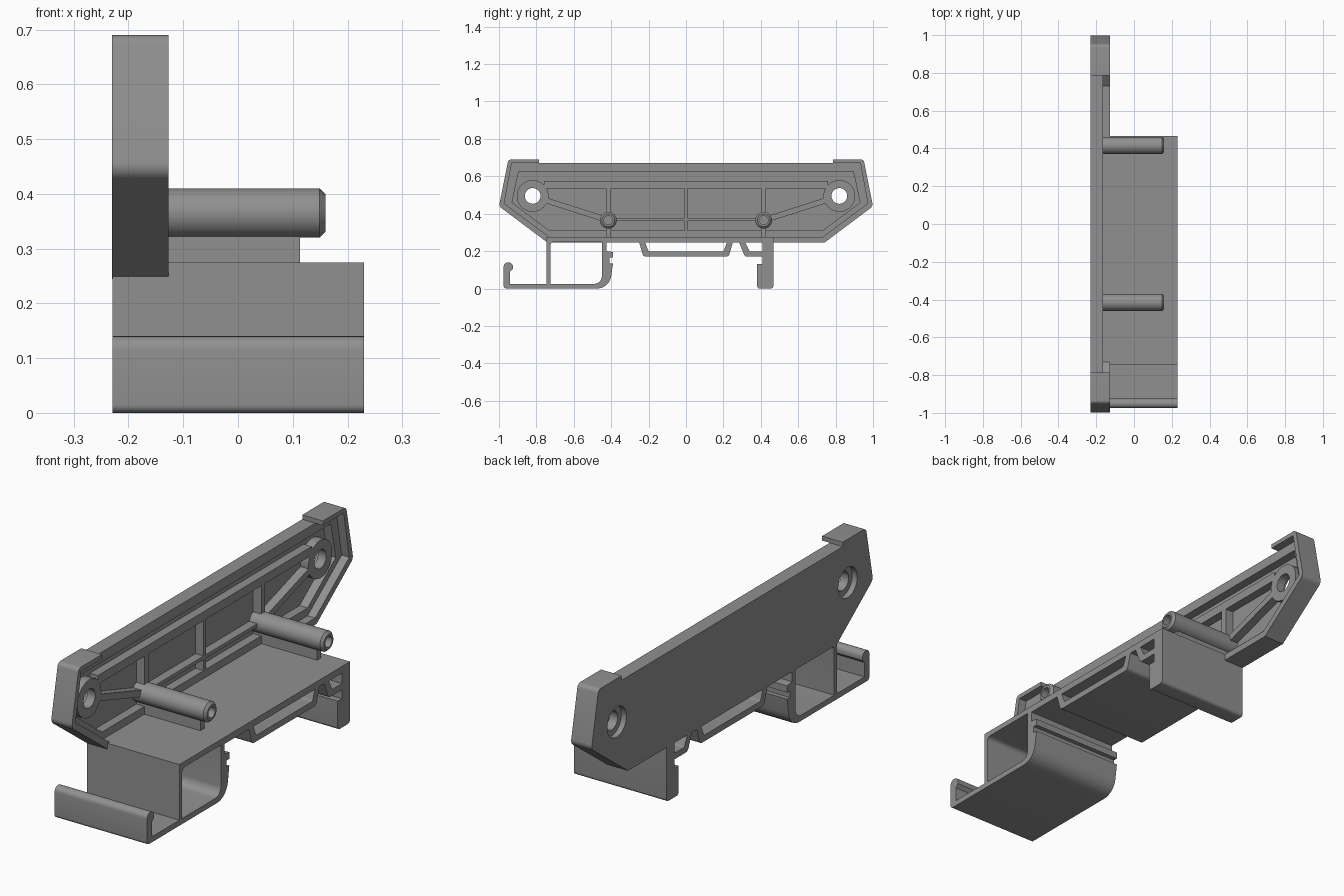
import bpy, bmesh, math
from mathutils import Vector, Matrix

if "Cube" in bpy.data.objects:
    bpy.data.objects.remove(bpy.data.objects["Cube"])

grey = bpy.data.materials.new("plain_grey")
grey.diffuse_color = (0.28, 0.28, 0.28, 1)
grey.use_nodes = True
grey.node_tree.nodes["Principled BSDF"].inputs["Base Color"].default_value = grey.diffuse_color


def finish(name, bm):
    """Turn a bmesh into a named, shaded object."""
    bmesh.ops.remove_doubles(bm, verts=bm.verts, dist=1e-5)
    bmesh.ops.recalc_face_normals(bm, faces=bm.faces)
    me = bpy.data.meshes.new(name)
    bm.to_mesh(me)
    bm.free()
    me.materials.clear()
    me.materials.append(grey)
    ob = bpy.data.objects.new(name, me)
    bpy.context.collection.objects.link(ob)
    bpy.ops.object.select_all(action='DESELECT')
    ob.select_set(True)
    bpy.context.view_layer.objects.active = ob
    bpy.ops.object.shade_smooth_by_angle(angle=math.radians(32))
    return ob


def rounded(pts, steps=6):
    """Points are (y, z) or (y, z, corner radius)."""
    out = []
    for i, p in enumerate(pts):
        c = Vector(p[:2])
        if len(p) < 3:
            out.append(c)
            continue
        a = (Vector(pts[i - 1][:2]) - c).normalized()
        b = (Vector(pts[(i + 1) % len(pts)][:2]) - c).normalized()
        half = a.angle(b) / 2
        centre = c + (a + b).normalized() * (p[2] / math.sin(half))
        t = p[2] / math.tan(half)
        u, v = c + a * t - centre, c + b * t - centre
        sweep = u.angle(v)
        for k in range(steps + 1):
            f = k / steps
            out.append(centre + (u * math.sin((1 - f) * sweep) + v * math.sin(f * sweep)) / math.sin(sweep))
    return out


def circle(y, z, r, n=32):
    return [(y + r * math.cos(2 * math.pi * i / n), z + r * math.sin(2 * math.pi * i / n)) for i in range(n)]


def slab(name, loops, x0, x1):
    """Extrude a (y, z) outline with optional holes from x0 to x1."""
    cu = bpy.data.curves.new(name, 'CURVE')
    cu.dimensions, cu.fill_mode, cu.extrude = '2D', 'BOTH', (x1 - x0) / 2
    for loop in loops:
        pts = rounded(loop)
        sp = cu.splines.new('POLY')
        sp.points.add(len(pts) - 1)
        for q, p in zip(sp.points, pts):
            q.co = (p[0], p[1], 0, 1)
        sp.use_cyclic_u = True
    tmp = bpy.data.objects.new(name + "_curve", cu)
    bpy.context.collection.objects.link(tmp)
    bpy.context.view_layer.update()
    me = bpy.data.meshes.new_from_object(tmp.evaluated_get(bpy.context.evaluated_depsgraph_get()))
    bm = bmesh.new()
    bm.from_mesh(me)
    bpy.data.objects.remove(tmp)
    bpy.data.curves.remove(cu)
    bpy.data.meshes.remove(me)
    mid = (x0 + x1) / 2
    bm.transform(Matrix(((0, 0, 1, mid), (1, 0, 0, 0), (0, 1, 0, 0), (0, 0, 0, 1))))
    return finish(name, bm)


def mirror(half):
    return half + [(-p[0],) + tuple(p[1:]) for p in reversed(half)]


def beam(name, a, b, w, x0, x1):
    a, b = Vector(a), Vector(b)
    d = (b - a).normalized()
    n = Vector((-d.y, d.x)) * (w / 2)
    return slab(name, [[tuple(a + n), tuple(a - n), tuple(b - n), tuple(b + n)]], x0, x1)


BACK, FLOOR, FACE, LIP = -0.23, -0.205, -0.165, -0.127
HOLE_Y, HOLE_Z, POST_Y, POST_Z = 0.82, 0.495, 0.415, 0.365

# End plate: thin back, raised border and projecting edge lip
outline = mirror([(-0.74, 0.245), (-1.0, 0.44, 0.03), (-0.95, 0.69, 0.02), (-0.785, 0.69), (-0.785, 0.67)])
recess = mirror([(-0.73, 0.31), (-0.93, 0.46), (-0.895, 0.625)])
bores = [circle(s * HOLE_Y, HOLE_Z, 0.068) for s in (-1, 1)]
slab("plate_back", [outline] + bores, BACK, FLOOR)
slab("plate_border", [outline, recess], FLOOR, FACE)
lip_out = [(-0.785, 0.67), (-0.785, 0.69), (-0.95, 0.69, 0.02), (-1.0, 0.44, 0.03), (-0.74, 0.245)]
lip_in = [(0.73, 0.275), (0.972, 0.455), (0.932, 0.67)]
slab("plate_lip", [lip_out + [(-p[0],) + tuple(p[1:]) for p in reversed(lip_out)]
                   + [(p[0], p[1]) for p in reversed(lip_in)] + [(-p[0], p[1]) for p in lip_in]], FACE, LIP)

# Stiffening ribs
beam("top_rib", (-0.76, 0.555), (0.76, 0.555), 0.04, FLOOR, FACE)
beam("middle_rib", (-POST_Y, 0.368), (POST_Y, 0.368), 0.016, FLOOR, FACE)
beam("centre_rib", (0, 0.31), (0, 0.535), 0.016, FLOOR, FACE)

for s, side in ((-1, "front"), (1, "back")):
    # Screw boss with stepped bore
    slab(side + "_boss", [circle(s * HOLE_Y, HOLE_Z, 0.085), circle(s * HOLE_Y, HOLE_Z, 0.042)], FLOOR, FACE)
    beam(side + "_post_rib", (s * POST_Y, 0.31), (s * POST_Y, 0.535), 0.028, FLOOR, FACE)
    beam(side + "_diagonal_rib", (s * 0.745, 0.47), (s * POST_Y, POST_Z), 0.03, FLOOR, FACE)
    # Fin joining the post to the base
    beam(side + "_post_fin", (s * POST_Y, 0.27), (s * POST_Y, 0.34), 0.028, FLOOR, 0.113)
    # Lathe-turned post with chamfered tip and blind hole
    bm = bmesh.new()
    prof = [(FLOOR, 0), (FLOOR, 0.045), (0.149, 0.045), (0.16, 0.034), (0.16, 0.024), (0.08, 0.024), (0.08, 0)]
    vs = [bm.verts.new((x, s * POST_Y, POST_Z + r)) for x, r in prof]
    es = [bm.edges.new(e) for e in zip(vs, vs[1:])]
    bmesh.ops.spin(bm, geom=vs + es, cent=(0, s * POST_Y, POST_Z), axis=(1, 0, 0),
                   angle=2 * math.pi, steps=32)
    finish(side + "_post", bm)

# Rail-clip base: one profile with three openings
base = [(-0.745, 0.275), (0.467, 0.275), (0.467, 0, 0.015), (0.38, 0, 0.015), (0.38, 0.13), (0.41, 0.13),
        (0.41, 0.17), (0.315, 0.17, 0.02), (0.285, 0.245), (0.25, 0.245), (0.228, 0.17, 0.02),
        (-0.228, 0.17, 0.02), (-0.25, 0.245), (-0.425, 0.245), (-0.425, 0.2), (-0.39, 0.195),
        (-0.39, 0.165), (-0.41, 0.165), (-0.41, 0.135), (-0.39, 0.135), (-0.41, 0, 0.075),
        (-0.975, 0, 0.015), (-0.975, 0.14, 0.024), (-0.925, 0.14, 0.024), (-0.925, 0.105),
        (-0.94, 0.09), (-0.94, 0.025), (-0.745, 0.025)]
hook_opening = [(-0.725, 0.25, 0.02), (-0.45, 0.25), (-0.45, 0.025, 0.04), (-0.725, 0.025)]
clip_opening = [(-0.218, 0.245), (0.218, 0.245), (0.2, 0.198, 0.01), (-0.2, 0.198, 0.01)]
small_opening = [(0.318, 0.245), (0.41, 0.245), (0.41, 0.198), (0.34, 0.198, 0.01)]
slab("rail_clip_base", [base, hook_opening, clip_opening, small_opening], -0.2295, 0.23)
